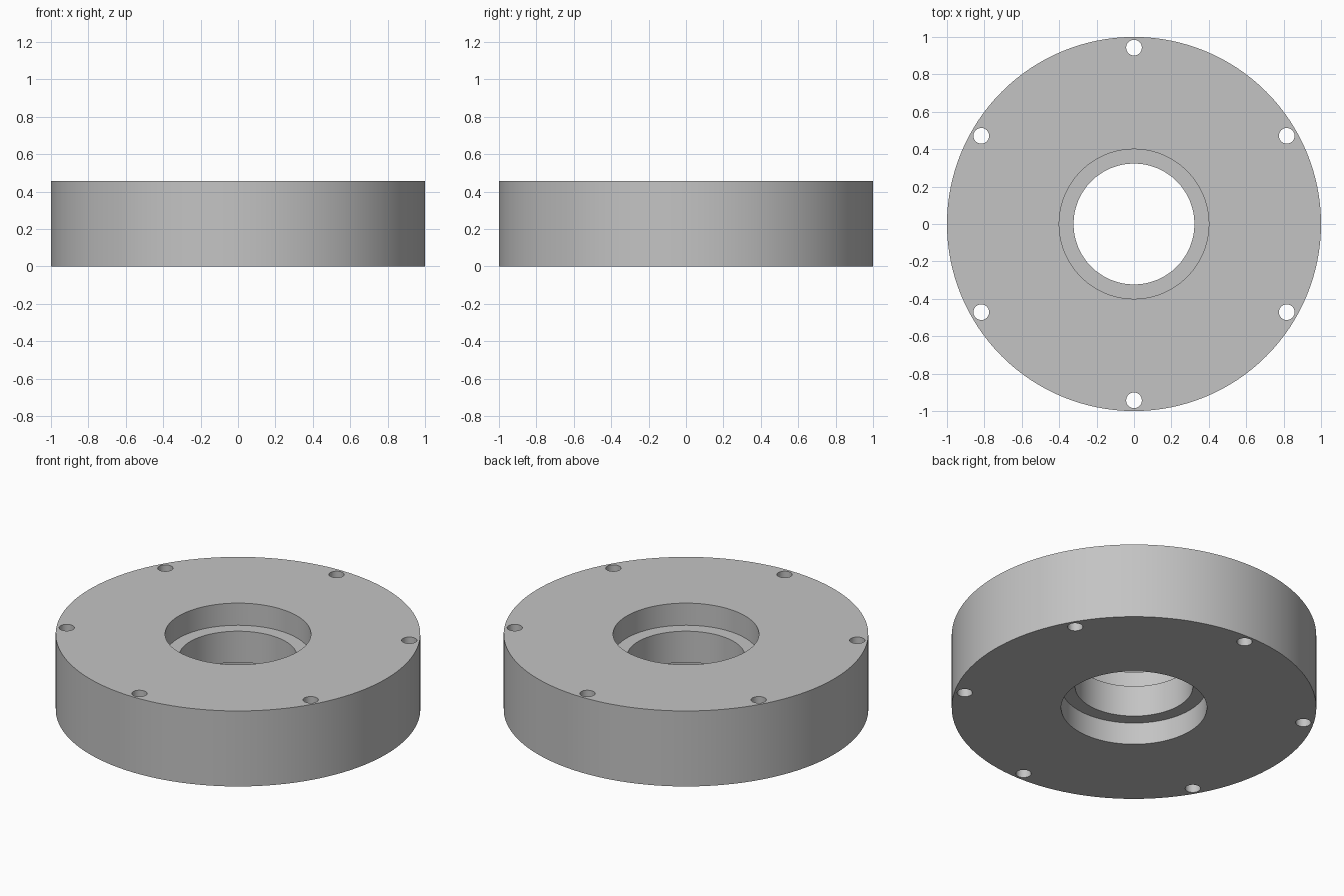
import bpy, bmesh
from math import radians, cos, sin
from mathutils import Matrix

cube = bpy.data.objects.get("Cube")
if cube:
    bpy.data.objects.remove(cube, do_unlink=True)

HEIGHT, STEP = 0.457, 0.134
OUTER, RECESS, BORE = 1.0, 0.4, 0.323
BOLT_CIRCLE, BOLT = 0.943, 0.042

grey = bpy.data.materials.new("plain grey")
grey.use_nodes = True
colour = (0.55, 0.55, 0.55, 1)
grey.diffuse_color = colour
grey.node_tree.nodes["Principled BSDF"].inputs["Base Color"].default_value = colour


def add_object(name, bm):
    bmesh.ops.recalc_face_normals(bm, faces=bm.faces)
    mesh = bpy.data.meshes.new(name)
    bm.to_mesh(mesh)
    bm.free()
    mesh.materials.append(grey)
    obj = bpy.data.objects.new(name, mesh)
    bpy.context.collection.objects.link(obj)
    return obj


# Ring body: stepped cross-section turned around the axis
section = [(OUTER, 0), (OUTER, HEIGHT), (RECESS, HEIGHT), (RECESS, HEIGHT - STEP),
           (BORE, HEIGHT - STEP), (BORE, STEP), (RECESS, STEP), (RECESS, 0)]
bm = bmesh.new()
verts = [bm.verts.new((r, 0, z)) for r, z in section]
edges = [bm.edges.new((v, verts[i - 1])) for i, v in enumerate(verts)]
bmesh.ops.spin(bm, geom=verts + edges, cent=(0, 0, 0), axis=(0, 0, 1),
               angle=radians(360), steps=128, use_merge=False)
bmesh.ops.remove_doubles(bm, verts=bm.verts, dist=0.0001)
ring = add_object("flange_ring", bm)

# Six bolt holes drilled right through near the rim
bm = bmesh.new()
for i in range(6):
    a = radians(30 + 60 * i)
    place = Matrix.Translation((BOLT_CIRCLE * cos(a), BOLT_CIRCLE * sin(a), HEIGHT / 2))
    bmesh.ops.create_cone(bm, cap_ends=True, segments=32, radius1=BOLT, radius2=BOLT,
                          depth=HEIGHT * 2, matrix=place)
drill = add_object("bolt_hole_cutter", bm)
drill.hide_render = True

cut = ring.modifiers.new("bolt holes", 'BOOLEAN')
cut.operation = 'DIFFERENCE'
cut.solver = 'EXACT'
cut.object = drill

# Bake the cut, then smooth the round walls and keep the rims crisp
bpy.ops.object.select_all(action='DESELECT')
ring.select_set(True)
bpy.context.view_layer.objects.active = ring
bpy.ops.object.modifier_apply(modifier=cut.name)
bpy.data.objects.remove(drill, do_unlink=True)
bpy.ops.object.shade_smooth_by_angle(angle=radians(30))
